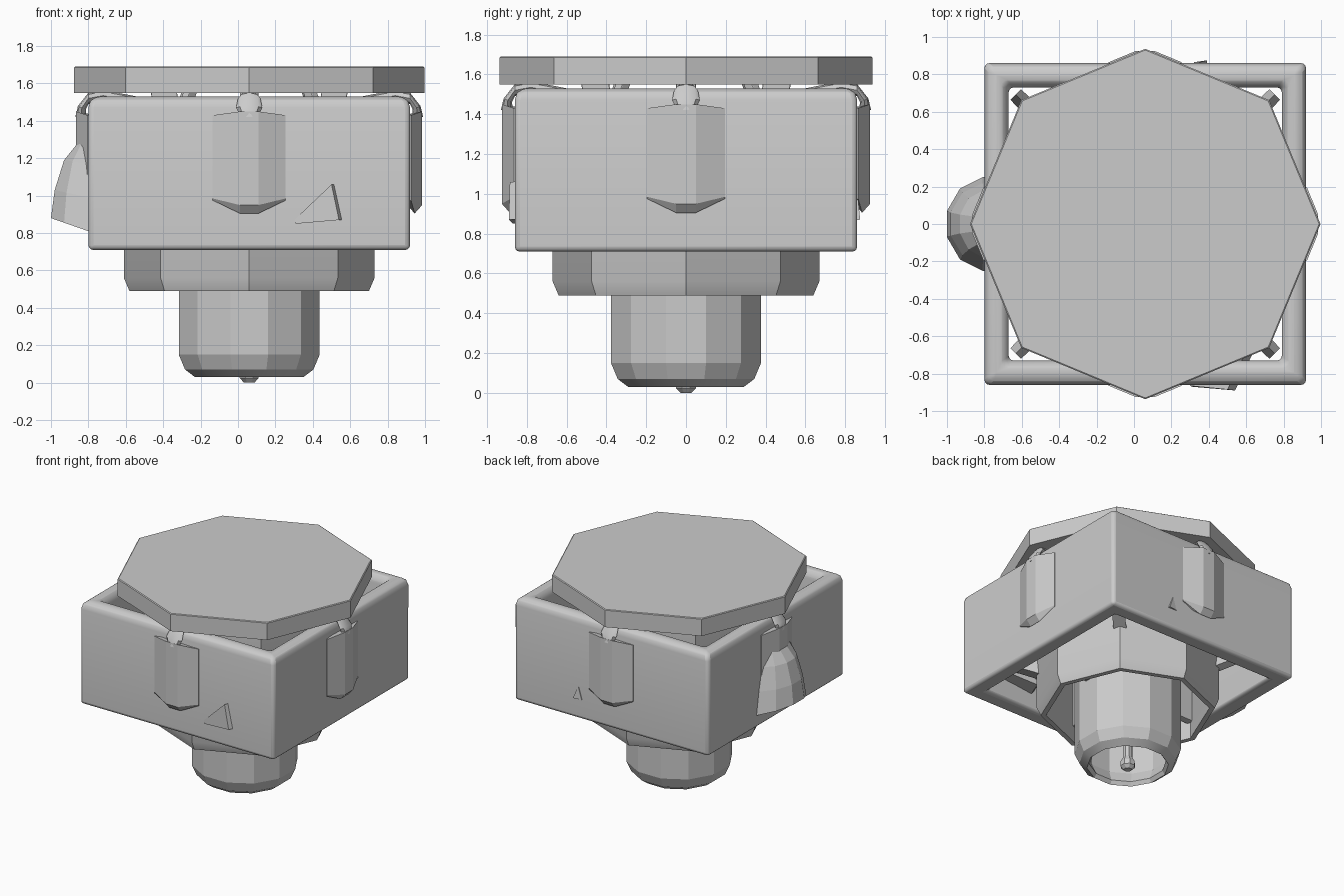
import bpy, bmesh
from math import pi, cos, sin, sqrt
from mathutils import Vector, Matrix

if "Cube" in bpy.data.objects:
    bpy.data.objects.remove(bpy.data.objects["Cube"])

CX = 0.06  # axis of the whole body


def finish(name, verts, faces, bevel=0, segs=2, smooth=None):
    me = bpy.data.meshes.new(name)
    me.from_pydata(verts, [], faces)
    bm = bmesh.new()
    bm.from_mesh(me)
    bmesh.ops.recalc_face_normals(bm, faces=bm.faces)
    bm.to_mesh(me)
    bm.free()
    ob = bpy.data.objects.new(name, me)
    bpy.context.collection.objects.link(ob)
    if bevel:
        m = ob.modifiers.new("bevel", 'BEVEL')
        m.width, m.segments, m.limit_method, m.angle_limit = bevel, segs, 'ANGLE', 0.6
    if smooth:
        bpy.ops.object.select_all(action='DESELECT')
        ob.select_set(True)
        bpy.context.view_layer.objects.active = ob
        bpy.ops.object.shade_smooth_by_angle(angle=smooth)
    return ob


def lathe(name, profile, n, phase=0.0, closed=True, **kw):
    """Spin (radius, z) points; closed profiles make rings, open ones get caps."""
    verts, faces, k = [], [], len(profile)
    for i in range(n):
        a = phase + 2 * pi * i / n
        verts += [(CX + r * cos(a), r * sin(a), z) for r, z in profile]
    for i in range(n):
        j = (i + 1) % n
        for p in range(k if closed else k - 1):
            q = (p + 1) % k
            faces.append((i * k + p, j * k + p, j * k + q, i * k + q))
    if not closed:
        faces += [[i * k for i in range(n)], [i * k + k - 1 for i in range(n)]]
    return finish(name, verts, faces, **kw)


def loft(name, rings, mat=Matrix(), **kw):
    """Skin a list of equal-length point rings and cap both ends."""
    k = len(rings[0])
    verts = [mat @ Vector(p) for r in rings for p in r]
    faces = [list(range(k)), [(len(rings) - 1) * k + i for i in range(k)]]
    for s in range(len(rings) - 1):
        for i in range(k):
            j = (i + 1) % k
            faces.append((s * k + i, s * k + j, s * k + k + j, s * k + k + i))
    return finish(name, verts, faces, **kw)


def side(a):
    """Local x sideways, y outward from the axis, z up."""
    return Matrix.Translation((CX, 0, 0)) @ Matrix.Rotation(a, 4, 'Z')


def bar(name, a, v, u, z0, z1, slope=0.0):
    """Box strut across v, along u, optionally leaning outward at the top."""
    ring = lambda z, s: [(-v, u[0] + s, z), (v, u[0] + s, z), (v, u[1] + s, z), (-v, u[1] + s, z)]
    return loft(name, [ring(z0, 0), ring(z1, slope)], side(a), bevel=0.006)


# octagonal lid
lathe("top_plate", [(0.937, 1.55), (0.937, 1.685), (0.93, 1.69)], 8, closed=False)

# square hollow frame with a rounded upper rim
s = sqrt(2)
frame = [(0.86, 0.71), (0.86, 1.47), (0.85, 1.505), (0.82, 1.53),
         (0.77, 1.53), (0.74, 1.51), (0.73, 1.47), (0.73, 0.71)]
lathe("square_frame", [(r * s, z) for r, z in frame], 4, pi / 4, bevel=0.025, segs=3, smooth=0.6)

# octagonal collar hanging through the frame
lathe("collar", [(0.64, 0.49), (0.67, 0.56), (0.67, 1.44), (0.63, 1.49),
                 (0.58, 1.49), (0.60, 1.44), (0.60, 0.49)], 8, smooth=0.6)

# lower tube with chamfered mouth, and its internal ceiling
lathe("lower_tube", [(0.30, 0.03), (0.355, 0.07), (0.39, 0.15), (0.39, 1.40),
                     (0.32, 1.40), (0.32, 0.15), (0.28, 0.06)], 12, pi / 12, smooth=0.35)
lathe("tube_ceiling", [(0.60, 1.38), (0.60, 1.42)], 8, closed=False)

# central rod with rounded tip
lathe("center_pin", [(0.03, 0.0), (0.055, 0.025), (0.055, 0.06), (0.035, 0.1), (0.035, 1.69)],
      8, pi / 8, closed=False)

# parts repeated on the four sides
for i in range(4):
    a = i * pi / 2
    m = side(a)
    # faceted clip on the outside of the wall
    outline = [(-0.195, 0.82), (-0.195, 0.865), (-0.05, 0.925),
               (0.05, 0.925), (0.195, 0.865), (0.195, 0.82)]
    tops = [1.43, 1.43, 1.45, 1.45, 1.43, 1.43]
    mids = [0.985, 0.985, 0.95, 0.95, 0.985, 0.985]
    bots = [0.975, 0.975, 0.905, 0.905, 0.975, 0.975]
    rings = [[(v, u - d * (u > 0.9), z) for (v, u), z in zip(outline, zs)]
             for zs, d in ((tops, 0), (mids, 0), (bots, 0.04))]
    loft(f"side_clip_{i}", rings, m)
    # rounded bar hooking over the rim towards the axis
    path = [(0.90, 1.42, 0.045), (0.895, 1.47, 0.07), (0.86, 1.52, 0.06),
            (0.78, 1.535, 0.035), (0.60, 1.50, 0.035), (0.35, 1.48, 0.035)]
    rings = []
    for k, (u, z, r) in enumerate(path):
        t = (0, 0.3, 1, 1, 1, 1)[k]
        rings.append([(r * cos(b), u + 0.03 * sin(b) * (1 - t), z + 0.03 * sin(b) * t)
                      for b in (2 * pi * j / 8 for j in range(8))])
    loft(f"rim_hook_{i}", rings, m, smooth=0.7)
    # posts holding the lid
    bar(f"lid_post_{i}", a, 0.05, (0.36, 0.50), 1.40, 1.69, 0.05)
    bar(f"lean_strut_{i}", a + 0.8, 0.025, (0.50, 0.56), 1.40, 1.56, -0.08)
    # ribs between tube and collar, and struts from collar to frame corners
    bar(f"collar_rib_{i}", a, 0.03, (0.36, 0.62), 0.62, 1.1)
    loft(f"corner_strut_{i}", [[(-0.05, 0.60, 0.80), (0.05, 0.60, 0.80), (0, 0.60, 1.0)],
                               [(-0.04, 0.98, 0.95), (0.04, 0.98, 0.95), (0, 0.98, 1.1)]],
         side(a + pi / 4))

# large flared spout on the left side
rings = []
for out, z, w, drop in ((0.05, 1.29, 0.14, 0.0), (0.13, 1.19, 0.18, 0.02),
                        (0.18, 1.03, 0.22, 0.04), (0.20, 0.88, 0.25, 0.07)):
    rings.append([(v * w, 0.86 + u * out, z - drop * (1 - u)) for v, u in
                  ((-1, -0.1), (-1, 0.05), (-0.76, 0.65), (-0.28, 1),
                   (0.28, 1), (0.76, 0.65), (1, 0.05), (1, -0.1))])
loft("left_spout", rings, side(pi / 2))

# wedge fin poking through the front wall, small tip through the back wall
loft("front_fin", [[(0.40, -0.60, 0.87), (0.62, -0.64, 1.07), (0.66, -0.64, 0.88), (0.42, -0.60, 0.85)],
                   [(0.30, -0.865, 0.87), (0.50, -0.885, 1.06), (0.54, -0.89, 0.87), (0.31, -0.87, 0.85)]])
loft("back_fin", [[(0.30, 0.62, 0.86), (0.42, 0.62, 0.86), (0.36, 0.62, 1.04)],
                  [(0.32, 0.865, 0.87), (0.39, 0.875, 0.87), (0.35, 0.865, 0.97)]])
